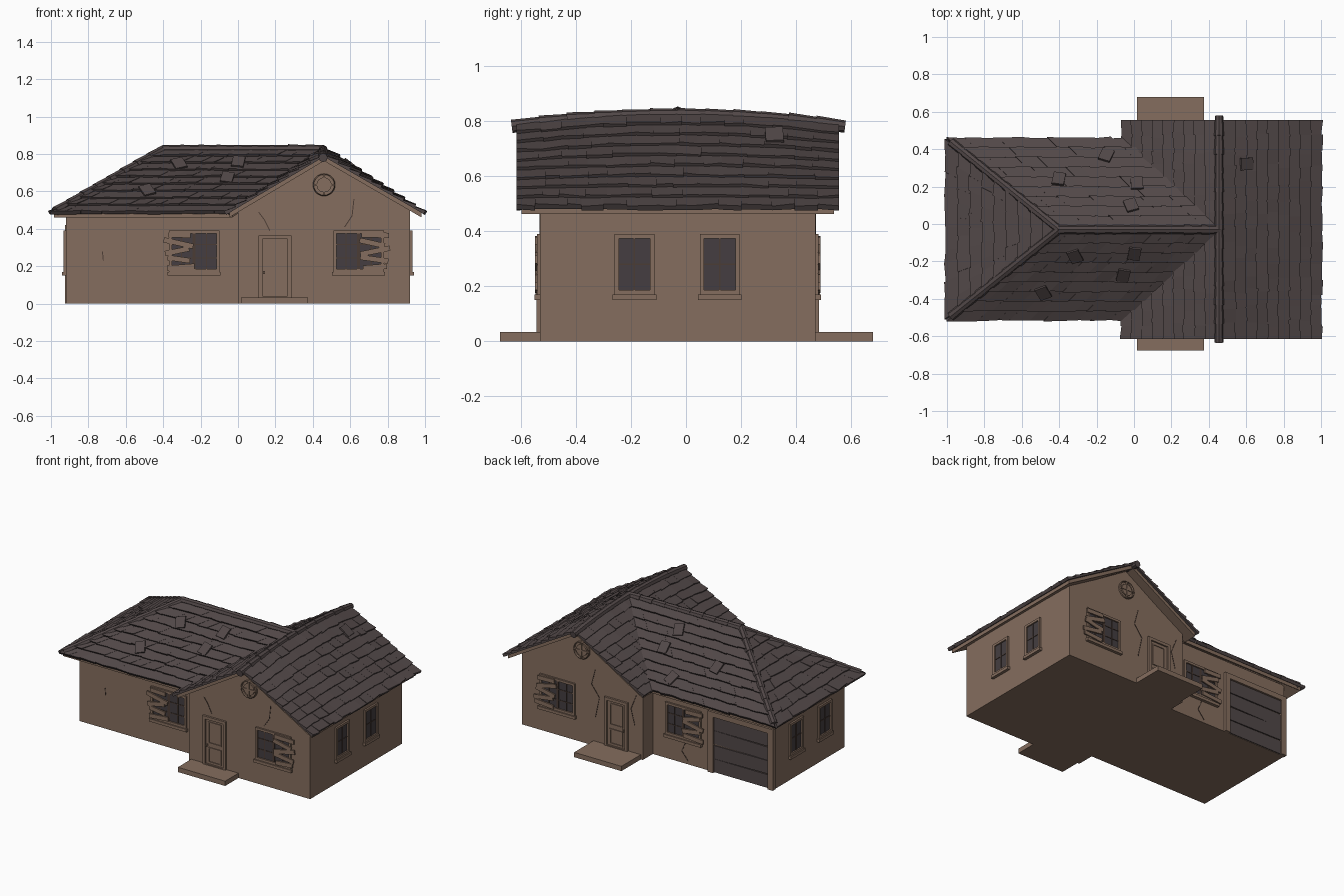
import bpy, bmesh, math, random
from mathutils import Matrix, Vector

if "Cube" in bpy.data.objects:
    bpy.data.objects.remove(bpy.data.objects["Cube"])

random.seed(7)
R = random.uniform


def material(name, rgb):
    m = bpy.data.materials.new(name)
    m.diffuse_color = (*rgb, 1)
    m.use_nodes = True
    m.node_tree.nodes["Principled BSDF"].inputs["Base Color"].default_value = m.diffuse_color
    return m


WALL = material("brown plaster", (0.235, 0.155, 0.112))
ROOF = material("dark shingle", (0.083, 0.064, 0.064))
GLASS = material("dark glass", (0.058, 0.048, 0.052))
CRACK = material("crack shadow", (0.07, 0.045, 0.035))


def make(name, mat, bm):
    bmesh.ops.recalc_face_normals(bm, faces=bm.faces)
    me = bpy.data.meshes.new(name)
    bm.to_mesh(me)
    bm.free()
    me.materials.append(mat)
    ob = bpy.data.objects.new(name, me)
    bpy.context.collection.objects.link(ob)
    return ob


def hexa(bm, pts):
    """Solid from four bottom and four top corners."""
    v = [bm.verts.new(p) for p in pts]
    for f in ((0, 1, 2, 3), (4, 5, 6, 7), (0, 1, 5, 4), (1, 2, 6, 5), (2, 3, 7, 6), (3, 0, 4, 7)):
        bm.faces.new([v[i] for i in f])


def frame(along, out, origin):
    """Wall space: x along the wall, y outwards, z up."""
    m = Matrix.Identity(4)
    for i, c in enumerate((along, out, (0, 0, 1), origin)):
        for k in range(3):
            m[k][i] = c[k]
    return m


def box(bm, M, x0, x1, z0, z1, d0, d1, rot=0.0):
    T = Matrix.Translation(((x0 + x1) / 2, (d0 + d1) / 2, (z0 + z1) / 2))
    S = Matrix.Diagonal((x1 - x0, d1 - d0, z1 - z0, 1))
    bmesh.ops.create_cube(bm, size=1, matrix=M @ T @ Matrix.Rotation(rot, 4, 'Y') @ S)


def border(bm, M, x0, x1, z0, z1, t, d):
    box(bm, M, x0, x0 + t, z0, z1, -0.01, d)
    box(bm, M, x1 - t, x1, z0, z1, -0.01, d)
    box(bm, M, x0 + t, x1 - t, z1 - t, z1, -0.01, d)
    box(bm, M, x0 + t, x1 - t, z0, z0 + t, -0.01, d)


# Walls: low left wing and gabled right wing
I4 = Matrix.Identity(4)
bm = bmesh.new()
box(bm, I4, -0.92, 0.1, 0, 0.51, -0.41, 0.36)
make("left_wing_walls", WALL, bm)
bm = bmesh.new()
outline = [(0, 0), (0.92, 0), (0.92, 0.515), (0.46, 0.785), (0, 0.515)]
ends = [[bm.verts.new((x, y, z)) for x, z in outline] for y in (-0.53, 0.47)]
for e in ends:
    bm.faces.new(e)
for i in range(5):
    j = (i + 1) % 5
    bm.faces.new((ends[0][i], ends[0][j], ends[1][j], ends[1][i]))
make("right_wing_walls", WALL, bm)

# Roof patches: eave start, eave end, ridge start, ridge end
EZ, RZ, YC, XR = 0.487, 0.825, -0.03, 0.46


def patch(e0, e1, r0, r1):
    return [Vector((*p, z)) for p, z in ((e0, EZ), (e1, EZ), (r0, RZ), (r1, RZ))]


def sag(p):
    """Right wing ridge droops towards both gables."""
    k = 0.04 * ((p.y - YC) / 0.59) ** 2 * max(0, (p.z - EZ) / (RZ - EZ))
    return p - Vector((0, 0, k))


def at(c, u, v, droop):
    p = c[0].lerp(c[1], u).lerp(c[2].lerp(c[3], u), v)
    return sag(p) if droop else p


def normal(c):
    n = (c[1] - c[0]).cross(c[2] + c[3] - c[0] - c[1]).normalized()
    return n if n.z > 0 else -n


slopes = {
    "front_slope": (patch((-0.985, -0.495), (-0.03, -0.495), (-0.4, YC), (XR, YC)), False),
    "back_slope": (patch((-0.985, 0.44), (-0.03, 0.44), (-0.4, YC), (XR, YC)), False),
    "hip_slope": (patch((-0.985, -0.495), (-0.985, 0.44), (-0.4, YC), (-0.4, YC)), False),
    "wing_right_slope": (patch((0.98, -0.615), (0.98, 0.555), (XR, -0.615), (XR, 0.555)), True),
    "wing_left_slope": (patch((-0.045, -0.615), (-0.045, 0.555), (XR, -0.615), (XR, 0.555)), True),
}
ROWS = 9
for name, (c, droop) in slopes.items():
    n = normal(c)
    # Brown decking under the shingles
    bm = bmesh.new()
    lo, hi = (0.015, 0.985) if droop else (0, 1)
    drop = Vector((0, 0, -0.025))
    for i in range(8):
        a, b = (lo + (hi - lo) * k / 8 for k in (i, i + 1))
        q = [at(c, u, v, droop) for u, v in ((a, 0), (b, 0), (b, 0.99), (a, 0.99))]
        hexa(bm, [p + drop for p in q] + q)
    make(name + "_deck", WALL, bm)
    # Overlapping, uneven shingle courses
    bm = bmesh.new()
    rise = ((c[2] + c[3] - c[0] - c[1]) / 2).length
    for r in range(ROWS):
        v0, v1 = r / ROWS, (r + 1) / ROWS
        mid = (v0 + v1) / 2
        length = (at(c, 1, mid, droop) - at(c, 0, mid, droop)).length
        count = max(1, round(length / 0.085))
        cuts = [0] + [(i + R(-0.25, 0.25)) / count for i in range(1, count)] + [1]
        for u0, u1 in zip(cuts, cuts[1:]):
            low = v0 - 0.017 / rise
            a, b = (low + R(-0.006, 0.006) / rise for _ in range(2))
            t0, t1 = R(0.017, 0.025), R(0.017, 0.025)
            q = [at(c, u, v, droop) for u, v in ((u0, a), (u1, b), (u1, v1), (u0, v1))]
            top = [p + n * t for p, t in zip(q, (t0, t1, 0.007, 0.007))]
            hexa(bm, q + top)
    make(name + "_shingles", ROOF, bm)

# Loose shingles lying askew
bm = bmesh.new()
loose = {"front_slope": [(0.35, 0.3), (0.62, 0.75), (0.7, 0.5), (0.28, 0.72)],
         "back_slope": [(0.78, 0.18), (0.78, 0.5), (0.35, 0.45), (0.6, 0.75)],
         "wing_right_slope": [(0.8, 0.75)]}
for name, spots in loose.items():
    c, droop = slopes[name]
    for u, v in spots:
        M = Matrix.Translation(at(c, u, v, droop) + normal(c) * 0.024)
        M = M @ normal(c).to_track_quat('Z', 'Y').to_matrix().to_4x4()
        M = M @ Matrix.Rotation(R(-0.5, 0.5), 4, 'Z') @ Matrix.Rotation(0.08, 4, 'X')
        bmesh.ops.create_cube(bm, size=1, matrix=M @ Matrix.Diagonal((0.065, 0.08, 0.012, 1)))
make("loose_shingles", ROOF, bm)

# Ridge and hip caps made of short tapered tubes
bm = bmesh.new()
peak = Vector((-0.4, YC, RZ))
lines = [(Vector((-0.975, -0.49, EZ + 0.008)), peak, False),
         (Vector((-0.975, 0.435, EZ + 0.008)), peak, False),
         (peak, Vector((XR, YC, RZ)), False),
         (Vector((XR - 0.005, -0.63, RZ - 0.003)), Vector((XR - 0.005, 0.575, RZ - 0.003)), True)]
for a, b, droop in lines:
    steps = max(3, round((b - a).length / 0.1))
    for i in range(steps):
        p, q = (a.lerp(b, k / steps) for k in (i, i + 1))
        if droop:
            p, q = sag(p), sag(q)
        d = q - p
        M = Matrix.Translation((p + q) / 2) @ d.to_track_quat('Z', 'Y').to_matrix().to_4x4()
        bmesh.ops.create_cone(bm, cap_ends=True, segments=8, radius1=R(0.024, 0.028), radius2=0.022,
                              depth=d.length * 1.06, matrix=M)
make("ridge_caps", ROOF, bm)

# Wall frames for placing details
FRONT_R = frame((1, 0, 0), (0, -1, 0), (0, -0.53, 0))
FRONT_L = frame((1, 0, 0), (0, -1, 0), (0, -0.41, 0))
BACK_R = frame((1, 0, 0), (0, 1, 0), (0, 0.47, 0))
BACK_L = frame((1, 0, 0), (0, 1, 0), (0, 0.36, 0))
SIDE_R = frame((0, 1, 0), (1, 0, 0), (0.92, 0, 0))
SIDE_L = frame((0, 1, 0), (-1, 0, 0), (-0.92, 0, 0))


def window(name, M, x0, x1, cols, rows):
    z0, z1 = 0.17, 0.39
    bm = bmesh.new()
    border(bm, M, x0, x1, z0, z1, 0.016, 0.012)
    box(bm, M, x0 - 0.007, x1 + 0.007, z0 - 0.02, z0, -0.01, 0.02)
    make(name + "_frame", WALL, bm)
    bm = bmesh.new()
    box(bm, M, x0 + 0.01, x1 - 0.01, z0 + 0.01, z1 - 0.01, -0.005, 0.003)
    make(name + "_glass", GLASS, bm)
    bm = bmesh.new()
    for i in range(1, cols):
        x = x0 + (x1 - x0) * i / cols
        w = 0.008 if cols == 4 and i == 2 else 0.003
        box(bm, M, x - w, x + w, z0, z1 - 0.01, 0, 0.007)
    for i in range(1, rows):
        z = z0 + (z1 - z0) * i / rows
        box(bm, M, x0 + 0.01, x1 - 0.01, z - 0.003, z + 0.003, 0, 0.006)
    make(name + "_bars", CRACK, bm)


def planks(name, M, x0, x1):
    bm = bmesh.new()
    for i, tilt in enumerate((-0.08, 0.14, -0.2, 0.22, 0.03)):
        z = 0.195 + i * 0.043
        box(bm, M, x0 + R(-0.01, 0.025), x1 + R(-0.025, 0.01), z - 0.014, z + 0.014, 0.01, 0.019, tilt)
    make(name + "_planks", WALL, bm)


for tag, M in (("front", FRONT_L), ("back", BACK_L)):
    window(tag + "_left_window", M, -0.37, -0.1, 4, 3)
    planks(tag + "_left_window", M, -0.39, -0.24)
for tag, M in (("front", FRONT_R), ("back", BACK_R)):
    window(tag + "_right_window", M, 0.51, 0.78, 4, 3)
    planks(tag + "_right_window", M, 0.65, 0.81)
for tag, M in (("right_side", SIDE_R), ("left_side", SIDE_L)):
    window(tag + "_window_a", M, -0.26, -0.115, 2, 2)
    window(tag + "_window_b", M, 0.05, 0.195, 2, 2)

for tag, M in (("front", FRONT_R), ("back", BACK_R)):
    # Door with frame, raised panels and knob
    bm = bmesh.new()
    border(bm, M, 0.11, 0.285, 0.02, 0.365, 0.02, 0.014)
    box(bm, M, 0.13, 0.265, 0.03, 0.345, -0.01, 0.004)
    border(bm, M, 0.148, 0.247, 0.18, 0.33, 0.008, 0.009)
    border(bm, M, 0.148, 0.247, 0.05, 0.155, 0.008, 0.009)
    box(bm, M, 0.134, 0.144, 0.16, 0.175, 0, 0.016)
    make(tag + "_door", WALL, bm)
    # Doorstep slab
    bm = bmesh.new()
    box(bm, M, 0.015, 0.375, 0, 0.033, -0.02, 0.145 if tag == "front" else 0.21)
    make(tag + "_step", WALL, bm)
    # Round gable vent
    bm = bmesh.new()
    V = M @ Matrix.Translation((XR, 0, 0.635)) @ Matrix.Rotation(math.pi / 2, 4, 'X')
    for r, depth in ((0.06, 0.02), (0.055, 0.03)):
        bmesh.ops.create_cone(bm, segments=20, radius1=r, radius2=r, depth=depth, matrix=V)
    rings = [e for e in bm.edges if e.is_boundary]
    bmesh.ops.bridge_loops(bm, edges=rings)
    bmesh.ops.create_cone(bm, cap_ends=True, segments=20, radius1=0.04, radius2=0.04, depth=0.022, matrix=V)
    box(bm, M, XR - 0.005, XR + 0.005, 0.58, 0.69, 0, 0.015)
    box(bm, M, XR - 0.055, XR + 0.055, 0.63, 0.64, 0, 0.015)
    make(tag + "_gable_vent", WALL, bm)

# Garage door on the back of the left wing
bm = bmesh.new()
box(bm, BACK_L, -0.925, -0.885, 0, 0.42, -0.01, 0.018)
box(bm, BACK_L, -0.47, -0.43, 0, 0.42, -0.01, 0.018)
box(bm, BACK_L, -0.885, -0.47, 0.385, 0.42, -0.01, 0.018)
make("garage_frame", WALL, bm)
bm = bmesh.new()
for i, tilt in enumerate((0.0, 0.012, -0.012, 0.0)):
    box(bm, BACK_L, -0.885, -0.47, i * 0.096 + 0.003, i * 0.096 + 0.094, -0.01, 0.006 + 0.003 * (i % 2), tilt)
make("garage_door", ROOF, bm)

# Thin wall cracks
cracks = [(FRONT_R, [(0.57, 0.41), (0.61, 0.47), (0.62, 0.56)]),
          (FRONT_R, [(0.17, 0.39), (0.14, 0.45), (0.11, 0.49)]),
          (FRONT_L, [(-0.72, 0.23), (-0.725, 0.28)]),
          (BACK_R, [(0.36, 0.2), (0.33, 0.34), (0.39, 0.42), (0.36, 0.53)]),
          (BACK_R, [(0.06, 0.22), (0.09, 0.33), (0.05, 0.43)]),
          (BACK_L, [(-0.27, 0.02), (-0.22, 0.08), (-0.25, 0.15)])]
bm = bmesh.new()
for M, pts in cracks:
    for (xa, za), (xb, zb) in zip(pts, pts[1:]):
        L, cx, cz = math.hypot(xb - xa, zb - za), (xa + xb) / 2, (za + zb) / 2
        box(bm, M, cx - 0.0025, cx + 0.0025, cz - L / 2, cz + L / 2, -0.002, 0.002, math.atan2(xb - xa, zb - za))
make("wall_cracks", CRACK, bm)
